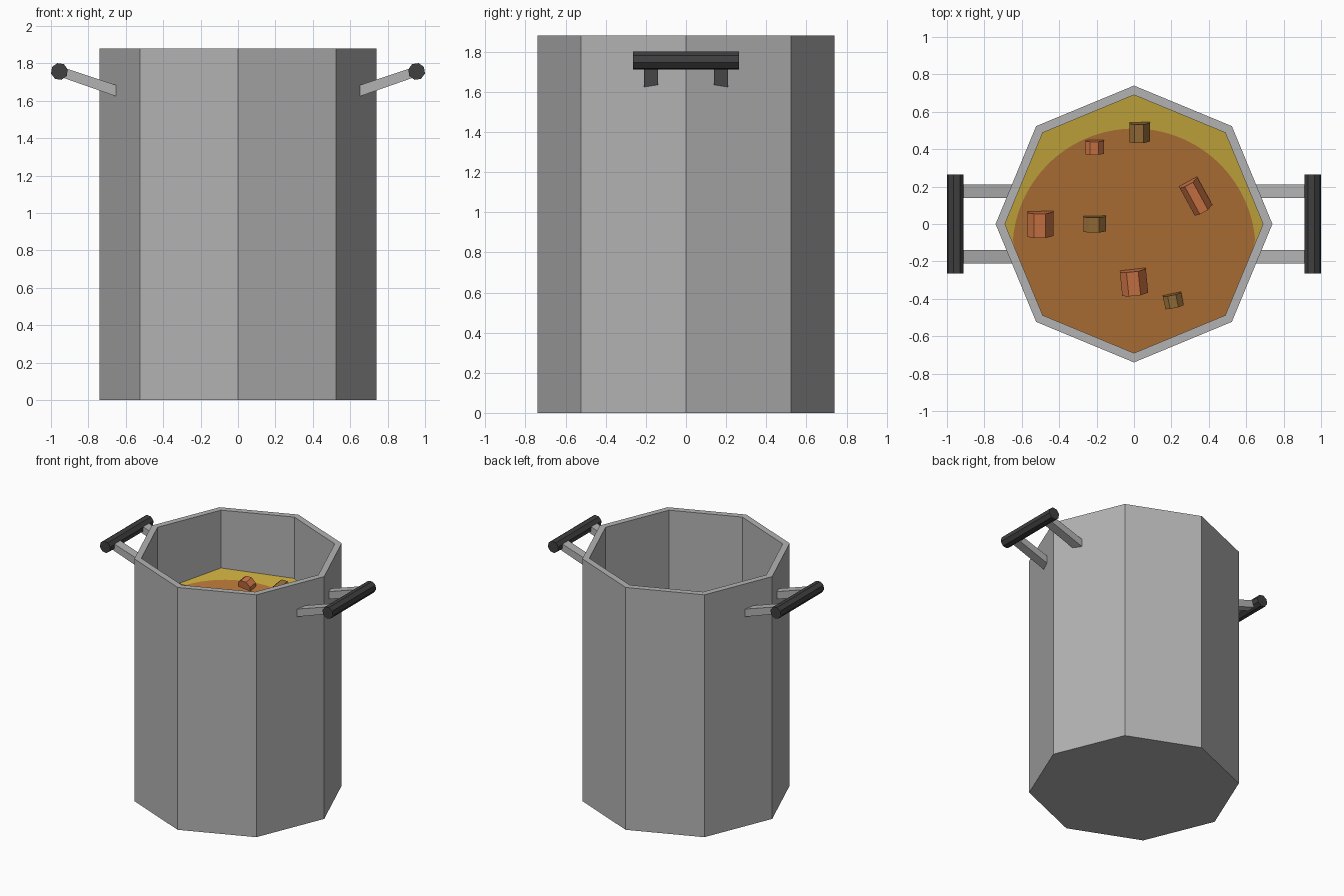
import bpy, bmesh, math
from mathutils import Matrix, Vector

old = bpy.data.objects.get("Cube")
if old:
    bpy.data.objects.remove(old, do_unlink=True)


def material(name, r, g, b):
    m = bpy.data.materials.new(name)
    m.use_nodes = True
    m.diffuse_color = (r, g, b, 1)
    m.node_tree.nodes["Principled BSDF"].inputs["Base Color"].default_value = (r, g, b, 1)
    return m


STEEL = material("brushed steel", .45, .45, .45)
GRIP = material("dark grip", .05, .05, .05)
BROTH = material("yellow broth", .60, .42, .05)
STEW = material("brown stew", .47, .18, .04)
CARROT = material("orange chunk", .62, .18, .06)
MEAT = material("brown chunk", .32, .16, .04)


def finish(name, bm, mat):
    bmesh.ops.recalc_face_normals(bm, faces=bm.faces)
    mesh = bpy.data.meshes.new(name)
    bm.to_mesh(mesh)
    bm.free()
    mesh.materials.append(mat)
    ob = bpy.data.objects.new(name, mesh)
    bpy.context.collection.objects.link(ob)
    return ob


def prism(name, profile, axis, lo, hi, mat):
    """Extrude a closed 2D profile along y or z."""
    bm = bmesh.new()
    place = (lambda u, v, w: (u, w, v)) if axis == "y" else (lambda u, v, w: (u, v, w))
    a, b = [[bm.verts.new(place(u, v, w)) for u, v in profile] for w in (lo, hi)]
    bm.faces.new(a)
    bm.faces.new(b)
    n = len(profile)
    for i in range(n):
        j = (i + 1) % n
        bm.faces.new((a[i], a[j], b[j], b[i]))
    return finish(name, bm, mat)


def octagon(r, cx=0, cy=0, turn=0):
    return [(cx + r * math.cos(turn + i * math.pi / 4), cy + r * math.sin(turn + i * math.pi / 4))
            for i in range(8)]


# Pot: eight-sided shell with thick rim and closed bottom
POT_R, INNER_R, POT_H = .74, .69, 1.88
bm = bmesh.new()
rings = [[bm.verts.new((x, y, z)) for x, y in octagon(r)]
         for r, z in ((POT_R, 0), (POT_R, POT_H), (INNER_R, POT_H), (INNER_R, .06))]
for a, b in zip(rings, rings[1:]):
    for i in range(8):
        j = (i + 1) % 8
        bm.faces.new((a[i], a[j], b[j], b[i]))
bm.faces.new(rings[0])
bm.faces.new(rings[-1])
finish("pot", bm, STEEL)

# Handles: two sloping arms and one round grip on each side
for side, label in ((1, "left"), (-1, "right")):
    arm = [(side * x, z) for x, z in ((.64, 1.62), (.64, 1.68), (.94, 1.78), (.94, 1.725))]
    for y, end in ((-.21, "front"), (.14, "back")):
        prism(f"{label}_{end}_handle_arm", arm, "y", y, y + .07, STEEL)
    prism(f"{label}_handle_grip", octagon(.046, side * .955, 1.757, math.pi / 8 + .15 * side), "y", -.265, .265, GRIP)


# Soup: slightly tilted broth with a round stew layer on top
def level(x, y):
    return 1.30 - .12 * x + .15 * y


def surface(name, outline, lift, mat):
    bm = bmesh.new()
    bm.faces.new([bm.verts.new((x, y, level(x, y) + lift)) for x, y in outline])
    return finish(name, bm, mat)


def wall_radius(t):
    return INNER_R * math.cos(math.pi / 8) / math.cos((t % (math.pi / 4)) - math.pi / 8)


def stew_radius(t, r=.65, cy=-.14):
    s = cy * math.sin(t)
    return min(wall_radius(t), s + math.sqrt(s * s + r * r - cy * cy))


surface("broth", octagon(INNER_R), 0, BROTH)
angles = [i * math.tau / 96 for i in range(96)]
surface("stew", [(stew_radius(t) * math.cos(t), stew_radius(t) * math.sin(t)) for t in angles], .004, STEW)

# Chunks: bevelled blocks floating in the soup
chunks = ((-.21, .41, .10, .07, 0, CARROT), (.03, .49, .11, .10, 0, MEAT),
          (.33, .15, .11, .17, .5, CARROT), (-.5, 0, .14, .13, 0, CARROT),
          (-.21, 0, .12, .08, 0, MEAT), (0, -.31, .14, .13, .1, CARROT),
          (.21, -.41, .10, .07, .2, MEAT))
for i, (x, y, w, d, turn, mat) in enumerate(chunks):
    h = d / 2
    profile = [(-w / 2, -h), (w / 2, -h), (w / 2, 0), (w / 5, h), (-w / 4, h), (-w / 2, h / 2)]
    ob = prism(f"chunk_{i + 1}", profile, "y", -d / 2, d / 2, mat)
    ob.location = (x, y, level(x, y) + .03)
    ob.rotation_euler = (.15, 0, turn)
